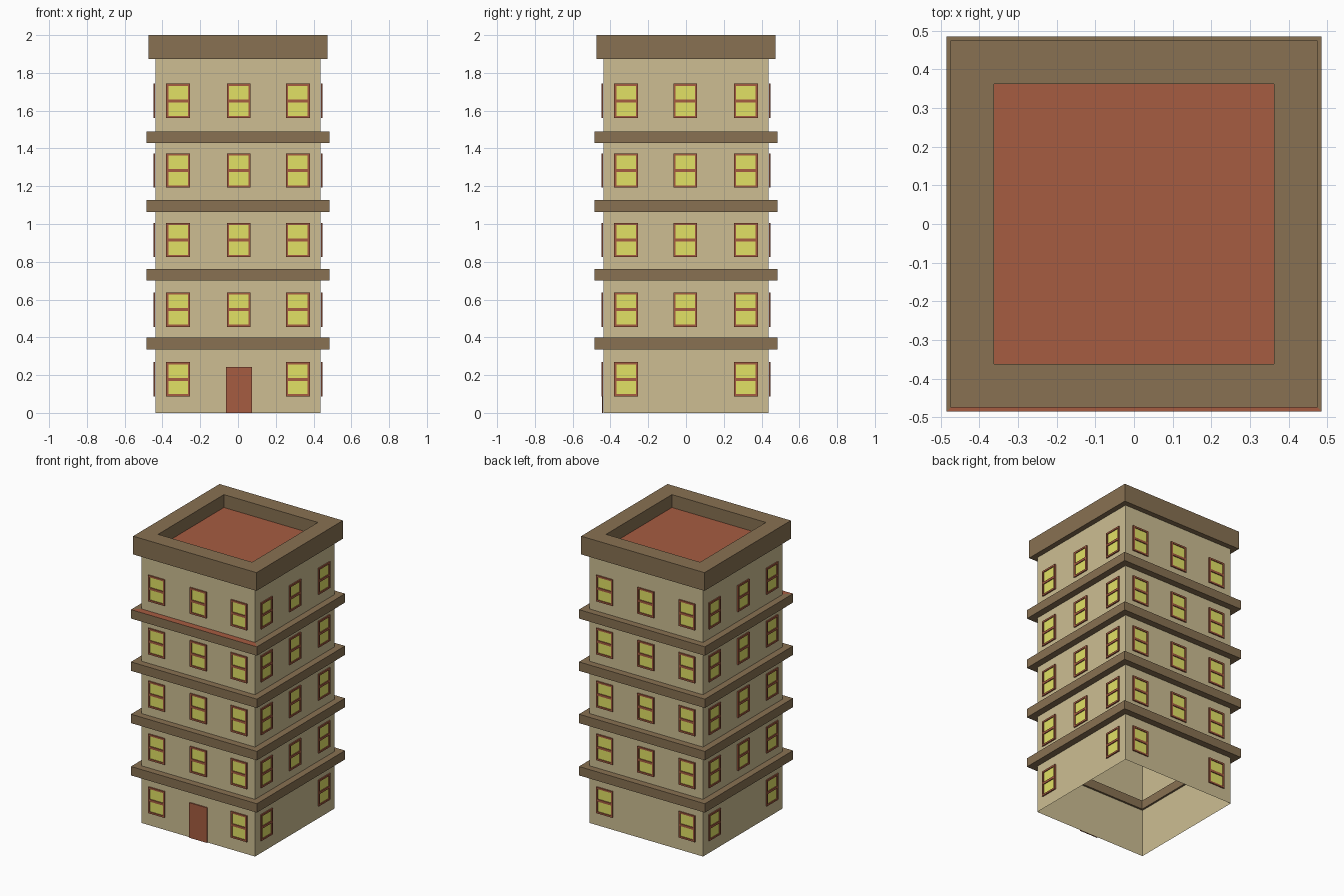
import bpy, bmesh, math
from mathutils import Matrix

if "Cube" in bpy.data.objects:
    bpy.data.objects.remove(bpy.data.objects["Cube"])


def mat(name, rgb):
    m = bpy.data.materials.new(name)
    m.diffuse_color = (*rgb, 1)
    m.use_nodes = True
    m.node_tree.nodes["Principled BSDF"].inputs["Base Color"].default_value = m.diffuse_color
    return m


WALL = mat("sand wall", (0.610, 0.515, 0.290))
BROWN = mat("brown ledge", (0.246, 0.165, 0.084))
RED = mat("brick red", (0.381, 0.107, 0.053))
YELLOW = mat("yellow glass", (0.760, 0.752, 0.130))

HALF = 0.438  # half width of the tower


def finish(name, bm, *mats):
    me = bpy.data.meshes.new(name)
    bm.to_mesh(me)
    bm.free()
    for m in mats:
        me.materials.append(m)
    ob = bpy.data.objects.new(name, me)
    bpy.context.collection.objects.link(ob)
    return ob


def square(bm, r, z):
    return [bm.verts.new((x * r, y * r, z)) for x, y in ((-1, -1), (1, -1), (1, 1), (-1, 1))]


def ring(name, outer, inner, z0, z1, *mats):
    """Mitred square ring with a rectangular section."""
    bm = bmesh.new()
    loops = [square(bm, r, z) for r, z in ((outer, z0), (outer, z1), (inner, z1), (inner, z0))]
    for k in range(4):
        a, b = loops[k], loops[(k + 1) % 4]
        for i in range(4):
            j = (i + 1) % 4
            bm.faces.new((a[i], a[j], b[j], b[i]))
    bmesh.ops.recalc_face_normals(bm, faces=bm.faces)
    if len(mats) > 1:  # front strip of the top side takes the second colour
        for f in bm.faces:
            c = f.calc_center_median()
            if f.normal.z > 0.9 and c.y < -abs(c.x) - 0.1:
                f.material_index = 1
    return finish(name, bm, *mats)


def box(bm, x0, x1, y0, y1, z0, z1, turn, index=0):
    m = turn @ Matrix.Translation(((x0 + x1) / 2, (y0 + y1) / 2, (z0 + z1) / 2)) \
        @ Matrix.Diagonal((x1 - x0, y1 - y0, z1 - z0, 1))
    vs = bmesh.ops.create_cube(bm, size=1, matrix=m)["verts"]
    for f in {f for v in vs for f in v.link_faces}:
        f.material_index = index


def window(bm, x, z, turn):
    """Framed window on the front wall, turned about z to its side."""
    w, h, t = 0.063, 0.091, 0.012
    out, wall = -HALF - 0.009, -HALF - 0.0005
    for s in (-1, 1):
        a, b = sorted((x + s * w, x + s * (w - t)))
        box(bm, a, b, out, wall, z - h, z + h, turn)
        a, b = sorted((z + s * h, z + s * (h - t)))
        box(bm, x - w + t, x + w - t, out, wall, a, b, turn)
    box(bm, x - w + t, x + w - t, out, wall, z - 0.008, z + 0.008, turn)
    box(bm, x - w + t, x + w - t, -HALF - 0.003, wall, z - h + t, z + h - t, turn, 1)


# Hollow tower walls, open at the bottom
bm = bmesh.new()
lo, hi = square(bm, HALF, 0), square(bm, HALF, 1.88)
for i in range(4):
    j = (i + 1) % 4
    bm.faces.new((lo[i], lo[j], hi[j], hi[i]))
finish("tower_walls", bm, WALL)

# Ledges between floors; the top one has a red front strip
for n in range(4):
    z = 0.336 + 0.364 * n
    ring(f"ledge_{n + 1}", 0.485, 0.425, z, z + 0.062, *((BROWN, RED) if n == 3 else (BROWN,)))

# Parapet and sunken roof
ring("parapet", 0.475, 0.362, 1.873, 2.0, BROWN)
bm = bmesh.new()
bm.faces.new(square(bm, 0.364, 1.91))
finish("roof", bm, RED)

# Windows on each side; no middle window on the ground floor
for side, (name, mid) in enumerate((("front", 0.004), ("right", -0.004), ("back", 0), ("left", 0))):
    turn = Matrix.Rotation(math.pi / 2 * side, 4, 'Z')
    bm = bmesh.new()
    for n in range(5):
        for x in (-0.317, mid, 0.317):
            if n or abs(x) > 0.1:
                window(bm, x, 0.178 + 0.3685 * n, turn)
    finish(f"{name}_windows", bm, RED, YELLOW)

# Front door
bm = bmesh.new()
box(bm, -0.064, 0.074, -HALF - 0.008, -HALF - 0.0005, 0, 0.244, Matrix.Identity(4))
finish("front_door", bm, RED)
